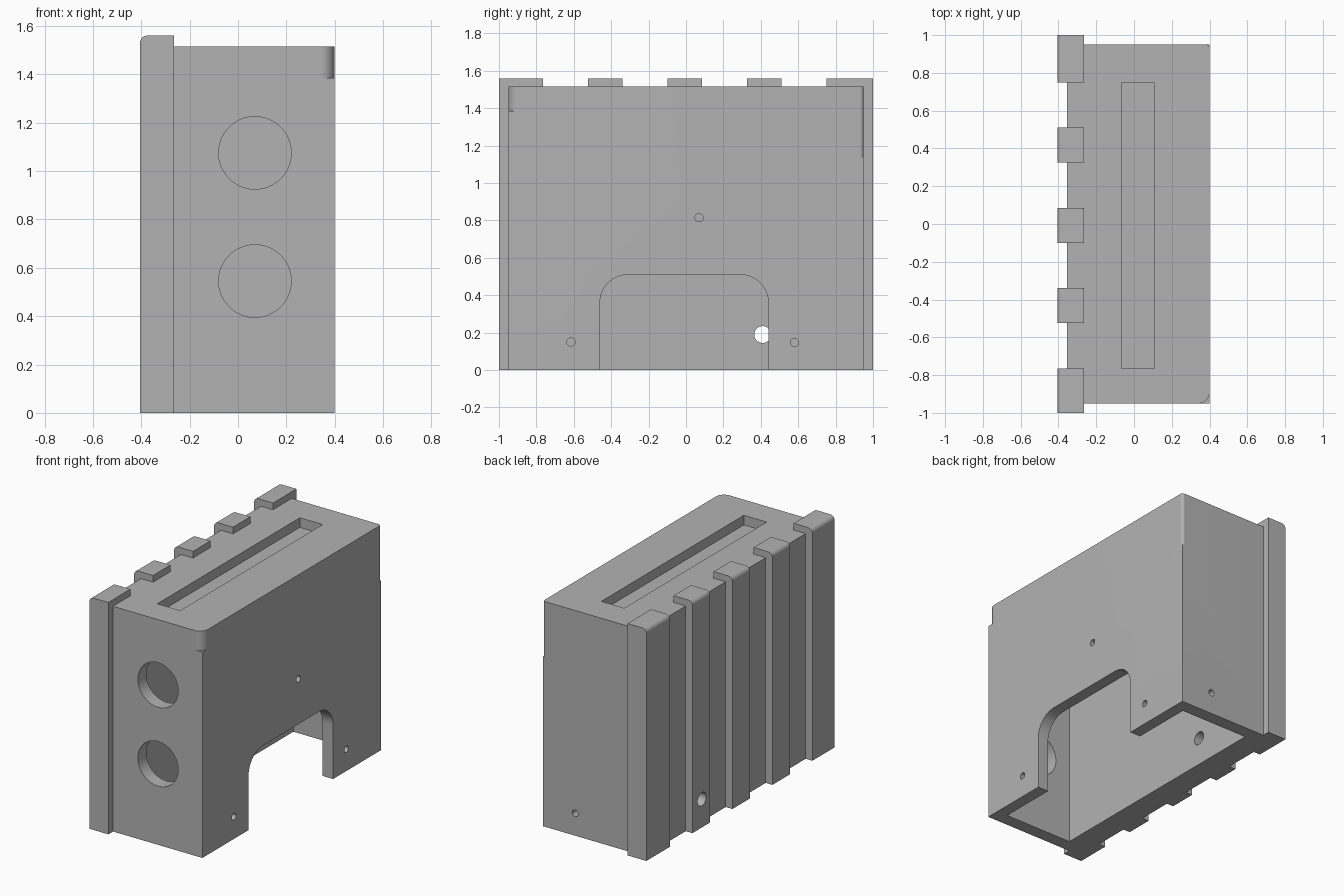
import bpy
import bmesh
from math import cos, sin, pi, radians
from mathutils import Vector

old = bpy.data.objects.get("Cube")
if old:
    bpy.data.objects.remove(old, do_unlink=True)

grey = bpy.data.materials.new("mid grey")
grey.use_nodes = True
colour = (0.45, 0.45, 0.45, 1)
grey.diffuse_color = colour
grey.node_tree.nodes["Principled BSDF"].inputs["Base Color"].default_value = colour


def prism(name, outline, offset):
    """Extrude a closed 3D outline along an offset."""
    bm = bmesh.new()
    face = bm.faces.new([bm.verts.new(p) for p in outline])
    ext = bmesh.ops.extrude_face_region(bm, geom=[face])
    moved = [v for v in ext["geom"] if isinstance(v, bmesh.types.BMVert)]
    bmesh.ops.translate(bm, verts=moved, vec=Vector(offset))
    bmesh.ops.recalc_face_normals(bm, faces=bm.faces)
    mesh = bpy.data.meshes.new(name)
    bm.to_mesh(mesh)
    bm.free()
    mesh.materials.append(grey)
    ob = bpy.data.objects.new(name, mesh)
    bpy.context.collection.objects.link(ob)
    return ob


def box(name, x0, x1, y0, y1, z0, z1):
    outline = [(x0, y0, z0), (x1, y0, z0), (x1, y1, z0), (x0, y1, z0)]
    return prism(name, outline, (0, 0, z1 - z0))


def arc(cx, cy, r, start, end, n=16):
    angles = [radians(start + (end - start) * i / n) for i in range(n + 1)]
    return [(cx + r * cos(a), cy + r * sin(a)) for a in angles]


def rod(name, axis, centre, r, start, length, n=40):
    """Cylinder along x or y; centre is the other horizontal value and z."""
    ring = arc(*centre, r, 0, 360, n)[:-1]
    if axis == "x":
        return prism(name, [(start, a, z) for a, z in ring], (length, 0, 0))
    return prism(name, [(a, start, z) for a, z in ring], (0, length, 0))


def combine(target, tool, operation):
    """Apply a boolean and discard the tool."""
    tool.hide_render = True
    mod = target.modifiers.new("join", "BOOLEAN")
    mod.operation = operation
    mod.solver = "EXACT"
    mod.object = tool
    bpy.context.view_layer.objects.active = target
    bpy.ops.object.modifier_apply(modifier=mod.name)
    bpy.data.objects.remove(tool, do_unlink=True)


RIGHT, END, TOP = 0.40, 0.95, 1.515
housing = box("ribbed_housing", -0.355, RIGHT, -END, END, 0, TOP)

# Ribs wrapping over the top edge, with a rounded upper corner
rib_profile = [(-0.265, 0), (-0.265, 1.56)] + arc(-0.375, 1.53, 0.03, 90, 180, 8) + [(-0.405, 0)]
for y0, y1 in [(-1, -0.765), (-0.525, -0.34), (-0.10, 0.085), (0.325, 0.51), (0.75, 1)]:
    rib = prism("rib", [(x, y0, z) for x, z in rib_profile], (0, y1 - y0, 0))
    combine(housing, rib, "UNION")

cutters = [
    # Hollow interior open at the bottom, and the shallow top slot
    box("cavity", -0.19, 0.32, -0.86, 0.86, -0.1, 1.42),
    box("top_slot", -0.065, 0.105, -0.765, 0.75, TOP - 0.065, 1.7),
    # Hole through the ribbed wall and a small one in the back wall
    rod("rib_hole", "x", (0.41, 0.19), 0.045, -0.6, 0.5),
    rod("back_hole", "y", (0.16, 0.15), 0.022, 0.8, 0.3),
]

# Arched opening in the right wall
arch = [(-0.46, -0.1)] + arc(-0.31, 0.36, 0.15, 180, 90) + arc(0.29, 0.36, 0.15, 90, 0) + [(0.44, -0.1)]
cutters.append(prism("arched_opening", [(0.2, y, z) for y, z in arch], (0.4, 0, 0)))

# Large round ports in the front, screw holes in the right wall
for z in (0.545, 1.075):
    cutters.append(rod("round_port", "y", (0.07, z), 0.15, -1.2, 0.45, 64))
for centre in [(0.07, 0.815), (-0.615, 0.15), (0.58, 0.147)]:
    cutters.append(rod("screw_hole", "x", centre, 0.022, 0.25, 0.3))

# Rounded upper stretches of the two right-hand corners
for side, r, bottom in [(-1, 0.06, 1.385), (1, 0.02, 1.14)]:
    curve = arc(RIGHT - r, END - r, r, 0, 90, 12)
    outline = curve + [(RIGHT - r, END + 0.05), (RIGHT + 0.05, END + 0.05), (RIGHT + 0.05, END - r)]
    cutters.append(prism("corner_round", [(x, side * y, bottom) for x, y in outline], (0, 0, 0.4)))

for cutter in cutters:
    combine(housing, cutter, "DIFFERENCE")

# Smooth only the curved surfaces
bpy.ops.object.select_all(action="DESELECT")
housing.select_set(True)
bpy.context.view_layer.objects.active = housing
bpy.ops.object.shade_smooth_by_angle(angle=radians(25))
